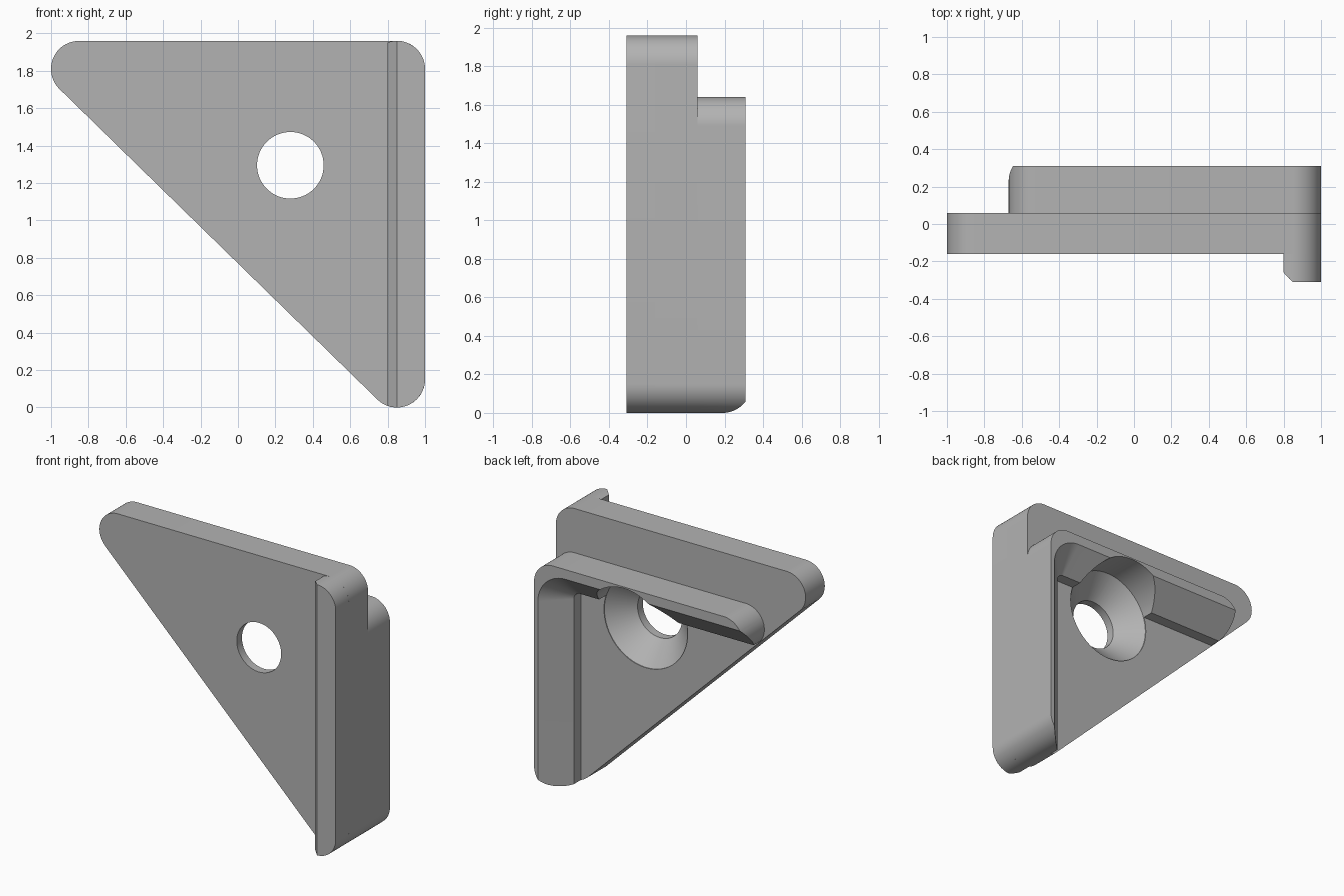
import bpy, bmesh, math
from mathutils import Vector

if "Cube" in bpy.data.objects:
    bpy.data.objects.remove(bpy.data.objects["Cube"])

R = 0.15                      # outer corner radius
HOLE = (0.28, 1.295)          # screw hole centre (x, z)

grey = bpy.data.materials.new("plain_grey")
grey.use_nodes = True
colour = (0.45, 0.45, 0.45, 1)
grey.diffuse_color = colour
grey.node_tree.nodes["Principled BSDF"].inputs["Base Color"].default_value = colour


def arc(cx, cz, r, a0, a1, n):
    return [(cx + r * math.cos(a0 + (a1 - a0) * i / n),
             cz + r * math.sin(a0 + (a1 - a0) * i / n)) for i in range(n + 1)]


def rounded(centres):
    """Outline wrapped around equal circles, listed anticlockwise."""
    pts = []
    for i, c in enumerate(centres):
        p, q = centres[i - 1], centres[(i + 1) % len(centres)]
        a0 = math.atan2(c[1] - p[1], c[0] - p[0]) - math.pi / 2
        a1 = math.atan2(q[1] - c[1], q[0] - c[0]) - math.pi / 2
        pts += arc(*c, R, a0, a0 + (a1 - a0) % math.tau, 24)
    return pts


def loft(name, sections):
    """Closed solid through (y, outline) sections of equal point count."""
    bm = bmesh.new()
    rings = [[bm.verts.new((x, y, z)) for x, z in pts] for y, pts in sections]
    for a, b in zip(rings, rings[1:]):
        for i in range(len(a)):
            bm.faces.new((a[i - 1], a[i], b[i], b[i - 1]))
    bm.faces.new(rings[0])
    bm.faces.new(rings[-1])
    return finish(name, bm)


def finish(name, bm):
    bmesh.ops.recalc_face_normals(bm, faces=bm.faces)
    mesh = bpy.data.meshes.new(name)
    bm.to_mesh(mesh)
    bm.free()
    mesh.materials.append(grey)
    obj = bpy.data.objects.new(name, mesh)
    bpy.context.collection.objects.link(obj)
    return obj


def activate(obj):
    bpy.ops.object.select_all(action='DESELECT')
    obj.select_set(True)
    bpy.context.view_layer.objects.active = obj


def cut(obj, cutter):
    mod = obj.modifiers.new("cut", 'BOOLEAN')
    mod.operation, mod.solver, mod.object = 'DIFFERENCE', 'EXACT', cutter
    activate(obj)
    bpy.ops.object.modifier_apply(modifier=mod.name)


def slice_off(obj, point, normal):
    """Remove everything on the normal side of a plane and cap it."""
    bm = bmesh.new()
    bm.from_mesh(obj.data)
    res = bmesh.ops.bisect_plane(bm, geom=bm.verts[:] + bm.edges[:] + bm.faces[:],
                                 plane_co=Vector(point), plane_no=Vector(normal),
                                 clear_outer=True)
    edges = [e for e in res["geom_cut"] if isinstance(e, bmesh.types.BMEdge)]
    bmesh.ops.holes_fill(bm, edges=edges)
    bmesh.ops.recalc_face_normals(bm, faces=bm.faces)
    bm.to_mesh(obj.data)
    bm.free()


# Triangular plate
low, high = (0.85, 0.15), (0.85, 1.81)
outline = rounded([low, high, (-0.85, 1.81)])
plate = loft("triangular_plate", [(-0.16, outline), (0.06, outline)])

# Raised walls on the back
outline = rounded([low, (0.85, 1.49), (-0.52, 1.49)])
walls = loft("back_walls", [(0.06, outline), (0.31, outline)])

# Rib on the front edge, with a chamfer
outline = rounded([low, high])
rib = loft("front_rib", [(-0.31, outline), (-0.16, outline)])
slice_off(rib, (0.8, 0, 0), (-1, 0, 0))
slice_off(rib, (0.8, -0.26, 0), (-1, -1, 0))


# Pocket between the walls: straight at the floor, then flaring outwards
def pocket_section(d):
    corner = arc(0.75, 1.35, 0.05 + d, 0, math.pi / 2, 24)
    return ([(-2, -1), (0.8 + d, -1)] + corner + [(-2, 1.4 + d)])


pocket = loft("pocket_cutter", [(y, pocket_section(d)) for y, d in
                                ((0, 0), (0.14, 0), (0.34, 0.2))])

# Countersunk screw hole with clearance for the head
sink = loft("screw_hole_cutter",
            [(y, arc(*HOLE, r, 0, math.tau * 63 / 64, 63)) for y, r in
             ((-0.3, 0.178), (-0.1, 0.178), (0.055, 0.335), (0.4, 0.335))])

cut(walls, pocket)
cut(walls, sink)
cut(plate, sink)
for helper in (pocket, sink):
    bpy.data.objects.remove(helper)

for part in (plate, walls, rib):
    activate(part)
    bpy.ops.object.shade_smooth_by_angle(angle=math.radians(25))
